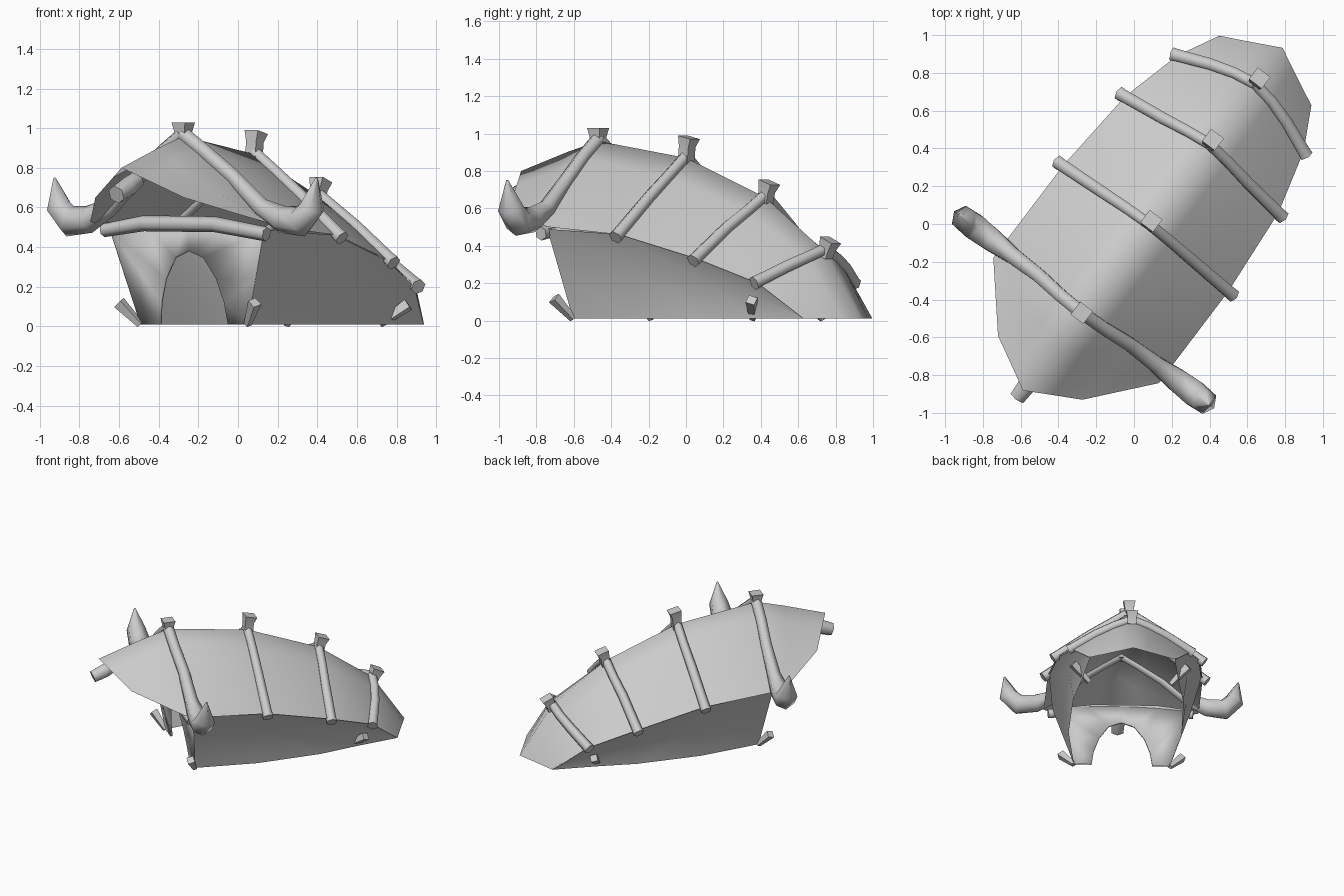
import bpy, bmesh, math
from mathutils import Vector

if "Cube" in bpy.data.objects:
    bpy.data.objects.remove(bpy.data.objects["Cube"])

hide = bpy.data.materials.new("plain_grey")
hide.use_nodes = True
GREY = (0.6, 0.6, 0.6, 1)
hide.diffuse_color = GREY
hide.node_tree.nodes["Principled BSDF"].inputs["Base Color"].default_value = GREY

# The hut runs diagonally: u is along the ridge, v is across it
ALONG = Vector((0.604, 0.797, 0))
ACROSS = Vector((0.797, -0.604, 0))
ORIGIN = Vector((0.08, 0, 0))


def place(u, v, z):
    return ORIGIN + ALONG * u + ACROSS * v + Vector((0, 0, z))


def finish(name, bm, angle, shell=False):
    bmesh.ops.recalc_face_normals(bm, faces=bm.faces[:])
    if shell:  # open sheets must face away from the middle of the hut
        middle = Vector((0.1, 0, 0.3))
        if sum(f.normal.dot(f.calc_center_median() - middle) for f in bm.faces) < 0:
            bmesh.ops.reverse_faces(bm, faces=bm.faces[:])
    mesh = bpy.data.meshes.new(name)
    bm.to_mesh(mesh)
    bm.free()
    mesh.materials.append(hide)
    ob = bpy.data.objects.new(name, mesh)
    bpy.context.collection.objects.link(ob)
    bpy.ops.object.select_all(action='DESELECT')
    ob.select_set(True)
    bpy.context.view_layer.objects.active = ob
    bpy.ops.object.shade_smooth_by_angle(angle=math.radians(angle))
    return ob


def sheet(name, rows, angle=85):
    """Quad sheet through rows of (u, v, z) points."""
    bm = bmesh.new()
    grid = [[bm.verts.new(place(*p)) for p in row] for row in rows]
    for a, b in zip(grid, grid[1:]):
        for i in range(len(a) - 1):
            bm.faces.new((a[i], a[i + 1], b[i + 1], b[i]))
    return finish(name, bm, angle, True)


def tube(name, path, radii, sides=6, angle=70):
    """Tapered bar along a path of (u, v, z) points."""
    bm = bmesh.new()
    pts = [place(*p) for p in path]
    rings = []
    for i, p in enumerate(pts):
        d = pts[min(i + 1, len(pts) - 1)] - pts[max(i - 1, 0)]
        d.normalize()
        ref = ALONG if abs(d.dot(ALONG)) < 0.8 else ACROSS
        x = (ref - d * ref.dot(d)).normalized()
        y = d.cross(x)
        ring = []
        for k in range(sides):
            a = 2 * math.pi * (k + 0.5) / sides
            ring.append(bm.verts.new(p + (x * math.cos(a) + y * math.sin(a)) * radii[i]))
        rings.append(ring)
    for a, b in zip(rings, rings[1:]):
        for k in range(sides):
            n = (k + 1) % sides
            bm.faces.new((a[k], a[n], b[n], b[k]))
    bm.faces.new(rings[0])
    bm.faces.new(rings[-1])
    return finish(name, bm, angle)


def both(half):
    """Mirror a ridge-to-eave row into a full eave-to-eave row."""
    return [(u, -v, z) for u, v, z in reversed(half[1:])] + half


# Roof lines over each rib, from ridge to eave
ribs = [
    [(-0.59, 0, 0.96), (-0.585, 0.14, 0.865), (-0.57, 0.30, 0.745), (-0.50, 0.55, 0.50)],
    [(0.0, 0, 0.87), (-0.005, 0.14, 0.77), (-0.015, 0.30, 0.655), (-0.03, 0.55, 0.46)],
    [(0.53, 0, 0.66), (0.515, 0.13, 0.58), (0.49, 0.28, 0.49), (0.46, 0.51, 0.33)],
    [(0.93, 0, 0.37), (0.91, 0.12, 0.33), (0.87, 0.25, 0.28), (0.80, 0.42, 0.20)],
]
# Front hood edge and its shallow fold, then the rear flap down to the ground
hood = [[(-1.106, 0, 0.80), (-1.03, 0.14, 0.725), (-0.955, 0.28, 0.65), (-0.64, 0.55, 0.53)],
        [(-0.80, 0, 0.90), (-0.77, 0.13, 0.80), (-0.74, 0.30, 0.69), (-0.58, 0.55, 0.515)]]
flap = [(1.17, 0, 0.01), (1.12, 0.10, 0.01), (1.07, 0.20, 0.01), (1.02, 0.305, 0.01)]
sheet("hide_roof", [both(s) for s in hood + ribs + [flap]])

# Side walls, drawn in slightly at mid height
eave = [(-0.56, 0.49, 0.49), (-0.03, 0.54, 0.46), (0.46, 0.50, 0.33),
        (0.80, 0.41, 0.20), (1.02, 0.30, 0.015)]
ground = [(-0.50, 0.34, 0.01), (-0.05, 0.40, 0.01), (0.42, 0.39, 0.01),
          (0.72, 0.34, 0.01), (1.02, 0.30, 0.01)]
sag = [0, 0.05, 0.04, 0.02, 0]
for side, s in (("left", 1), ("right", -1)):
    middle = []
    for e, g, k in zip(eave, ground, sag):
        m = Vector(e).lerp(Vector(g), 0.4)
        middle.append((m.x, m.y - k, m.z))
    rows = [[(u, v * s, z) for u, v, z in row] for row in (eave, middle, ground)]
    sheet(side + "_wall", rows)

# Front wall with an arched doorway
arch = [(0, 0.38), (0.09, 0.345), (0.16, 0.24), (0.20, 0.12), (0.215, 0.01)]
edge = [(0, 0.52), (0.25, 0.51), (0.49, 0.49), (0.41, 0.24), (0.34, 0.01)]


def lean(v, z):
    return (-0.50 - 0.12 * z, v, z)


wall = sheet("front_wall", [both([lean(*p) for p in line]) for line in (arch, edge)])
rim = wall.modifiers.new("thickness", 'SOLIDIFY')
rim.thickness = 0.015

# Lintel beam over the doorway
tube("lintel_beam", [(-0.58, -0.51, 0.485), (-0.59, -0.25, 0.52), (-0.59, 0.2, 0.515),
                     (-0.58, 0.52, 0.465)], [0.035, 0.04, 0.04, 0.037])

# Ridge pole stub under the hood tip
tube("ridge_pole_stub", [(-0.98, 0, 0.74), (-1.06, 0, 0.70), (-1.15, 0, 0.665)],
     [0.045, 0.055, 0.048])

# Rib poles over the roof, with flared ridge posts
posts = [(-0.59, 1.03, 0.0), (0.0, 0.98, 0.02), (0.53, 0.74, 0.03), (0.93, 0.43, 0.04)]
horn = [Vector((-0.57, v, z)) for v, z in
        ((0.48, 0.59), (0.61, 0.53), (0.73, 0.52), (0.80, 0.59), (0.83, 0.74))]
for n, (line, (u, top, tilt)) in enumerate(zip(ribs, posts), 1):
    ridge, near, mid, low = (Vector(p) for p in line)
    for side, s in (("left", 1), ("right", -1)):
        if n == 1:  # front rib runs out into upturned horns
            path = [ridge, near, mid] + horn
            radii = [0.04, 0.04, 0.042, 0.05, 0.07, 0.08, 0.07, 0.006]
        else:
            path = [ridge, near, mid, low, low + (low - mid) * 0.13]
            radii = [0.033, 0.033, 0.035, 0.037, 0.04]
        pts = [(p.x, p.y * s, p.z + 0.01) for p in path]
        tube(f"{side}_rib_{n}", pts, radii)
    tube(f"ridge_post_{n}", [(u, 0, ridge.z - 0.03), (u + tilt * 0.4, 0, top - 0.05),
                             (u + tilt, 0, top)], [0.045, 0.045, 0.06], 4, 30)

# Tent pegs leaning outwards
for where, base, tip in (("front", (-0.50, 0.34, 0.01), (-0.56, 0.43, 0.12)),
                         ("rear", (0.67, 0.29, 0.01), (0.75, 0.41, 0.11))):
    for side, s in (("left", 1), ("right", -1)):
        pts = [(u, v * s, z) for u, v, z in (base, tip)]
        tube(f"{where}_{side}_peg", pts, [0.02, 0.035], 4, 30)
